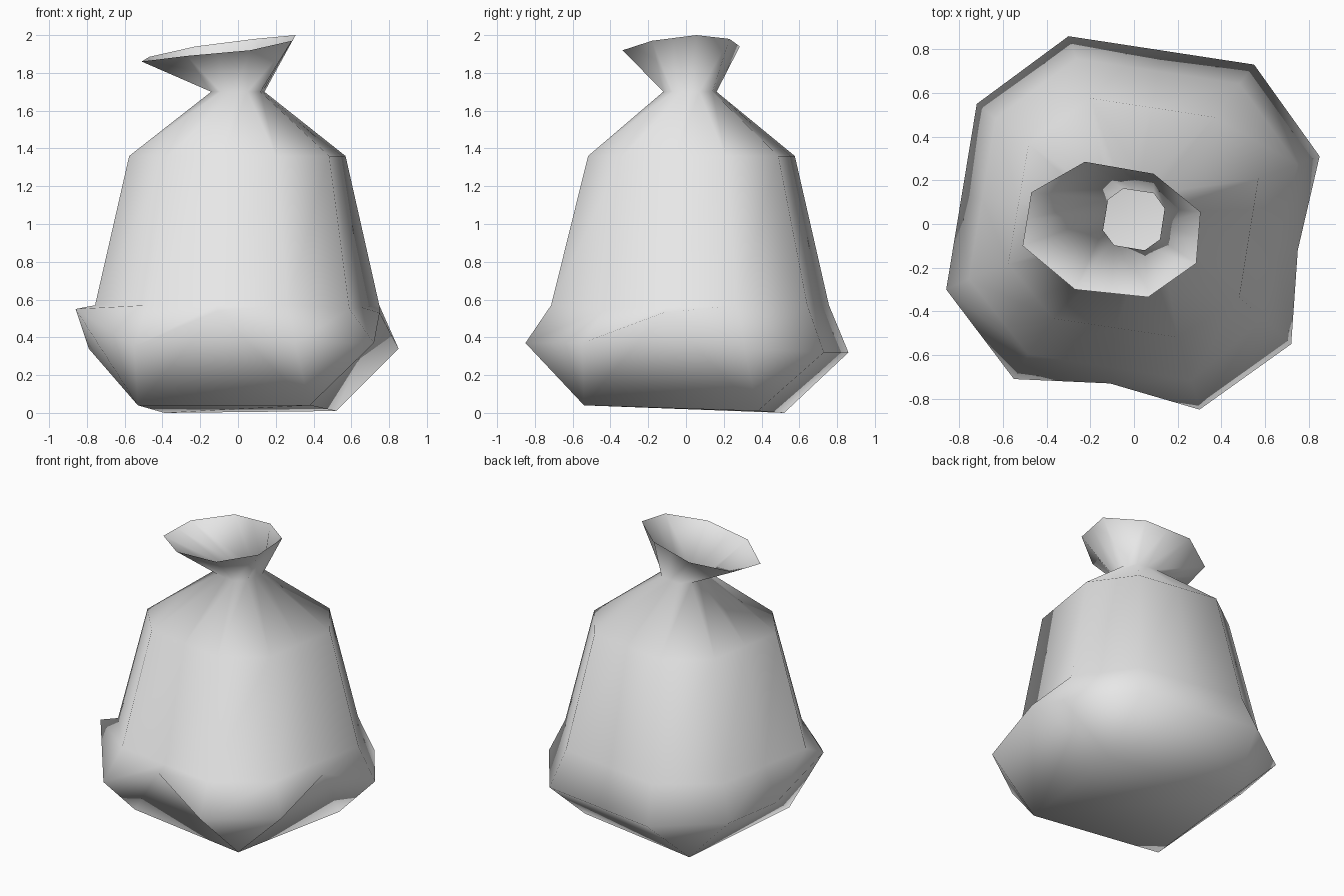
import bpy
import bmesh
from mathutils import Vector

default_cube = bpy.data.objects.get("Cube")
if default_cube:
    bpy.data.objects.remove(default_cube, do_unlink=True)

# Plain grey sack material
grey = bpy.data.materials.new("plain_grey")
grey.use_nodes = True
colour = (0.8, 0.8, 0.8, 1)
grey.diffuse_color = colour
principled = next(n for n in grey.node_tree.nodes if n.type == "BSDF_PRINCIPLED")
principled.inputs["Base Color"].default_value = colour


def with_midpoints(corners):
    """Add one point in the middle of each of the four long sides."""
    points = []
    for side in range(4):
        first, second = corners[2 * side], corners[2 * side + 1]
        following = corners[(2 * side + 2) % 8]
        points += [first, second, (second + following) / 2]
    return points


def scaled_loop(corners, scale, front_scale, height, shift=0):
    """Shrink the belly outline, pulling its front in separately."""
    moved = []
    for corner in corners:
        depth = corner.y * (front_scale if corner.y < 0 else scale)
        moved.append(Vector((corner.x * scale, depth + shift, height)))
    return with_midpoints(moved)


# Belly outline: four cut corners, counter-clockwise from the right
belly_corners = [Vector(p) for p in (
    (.85, .31, .34), (.55, .73, .32), (-.3, .86, .32), (-.72, .55, .34),
    (-.86, -.3, .55), (-.55, -.71, .35), (.3, -.85, .37), (.72, -.55, .37))]
belly = with_midpoints(belly_corners)
left_middle, front_middle, right_middle = 5, 8, 11
belly[left_middle].z = .34
belly[front_middle] = Vector((-.11, -.73, .54))
belly[right_middle] = Vector((.75, -.12, .53))

# Crease above the belly, then shoulder and tied neck
crease = scaled_loop(belly_corners, .88, .84, .57)
crease[10] = Vector((.59, -.43, .55))
crease[right_middle] = Vector((.65, -.1, .56))
shoulder = scaled_loop(belly_corners, .67, .61, 1.36)
neck = scaled_loop(belly_corners, .165, .165, 1.7, .02)

# Flared, tilted mouth
mouth_corners = [Vector(p) for p in (
    (.305, .055, 2), (.09, .23, 1.98), (-.225, .285, 1.94), (-.47, .145, 1.885),
    (-.51, -.1, 1.86), (-.27, -.3, 1.89), (.065, -.335, 1.92), (.285, -.18, 1.97))]
mouth = with_midpoints(mouth_corners)

bm = bmesh.new()


def add_loop(points):
    return [bm.verts.new(point) for point in points]


# Sack wall from the belly up to the open mouth
loops = [add_loop(points) for points in (belly, crease, shoulder, neck, mouth)]
for lower, upper in zip(loops, loops[1:]):
    for i in range(len(lower)):
        j = (i + 1) % len(lower)
        bm.faces.new((lower[i], lower[j], upper[j], upper[i]))

# Square base, with each corner fanning out to the belly
base = add_loop(((.52, .38, .01), (-.39, .52, 0), (-.53, -.39, .04), (.38, -.54, .04)))
rim = loops[0]
for k, corner in enumerate(base):
    next_corner = base[(k + 1) % 4]
    start, end, middle = (rim[3 * k + step] for step in range(3))
    next_start = rim[(3 * k + 3) % len(rim)]
    bm.faces.new((corner, end, start))
    bm.faces.new((corner, middle, end))
    bm.faces.new((corner, next_corner, middle))
    bm.faces.new((next_corner, next_start, middle))
bm.faces.new(list(reversed(base)))

for face in bm.faces:
    face.smooth = True
mesh = bpy.data.meshes.new("tied_sack")
bm.to_mesh(mesh)
bm.free()
mesh.materials.append(grey)
sack = bpy.data.objects.new("tied_sack", mesh)
bpy.context.collection.objects.link(sack)
